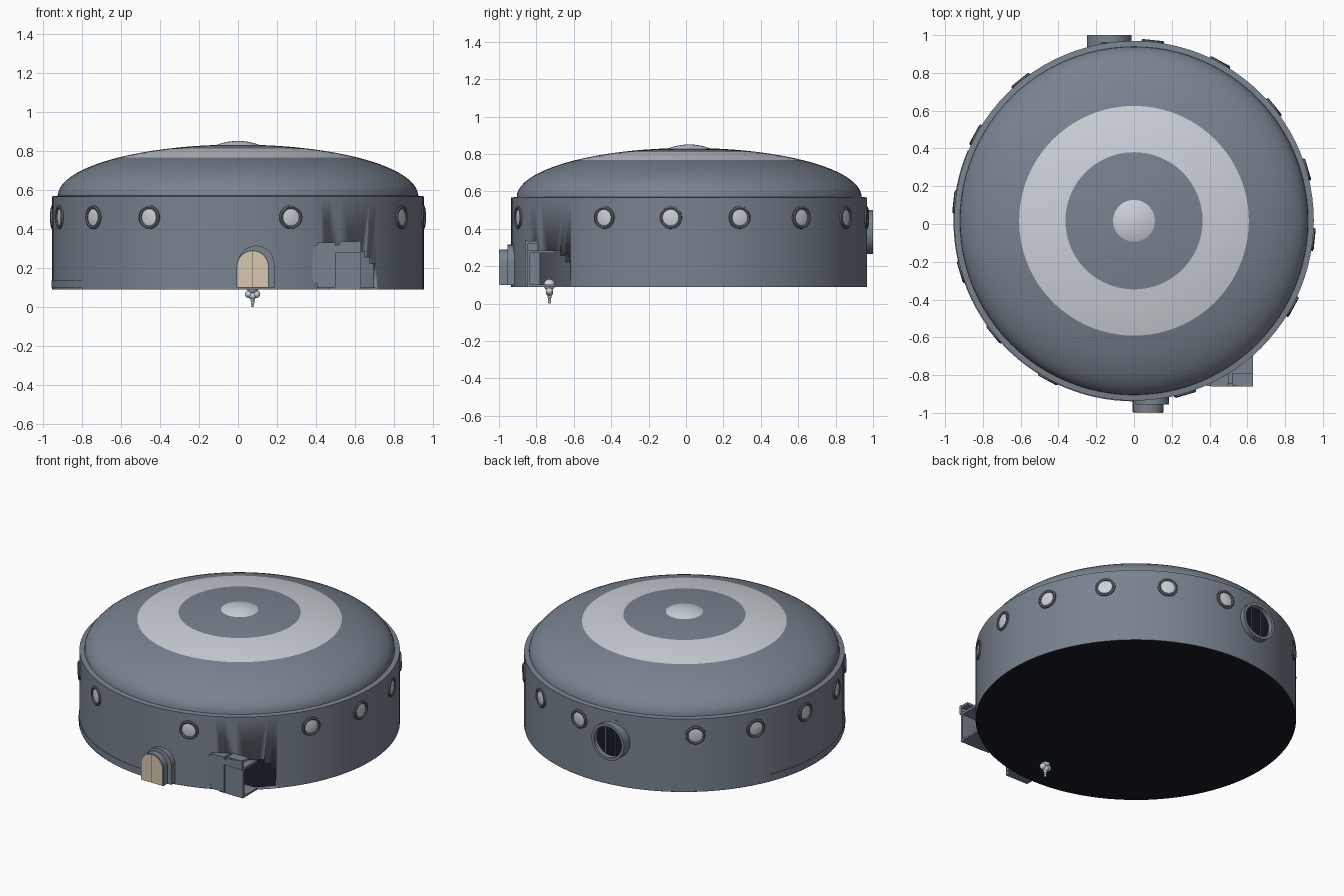
import bpy, bmesh
from math import sin, cos, pi, radians, sqrt
from mathutils import Matrix, Vector

if "Cube" in bpy.data.objects:
    bpy.data.objects.remove(bpy.data.objects["Cube"])

CY = 0.017   # centre of the round hull in y
R = 0.952


def mat(name, r, g, b):
    m = bpy.data.materials.new(name)
    m.diffuse_color = (r, g, b, 1)
    m.use_nodes = True
    m.node_tree.nodes["Principled BSDF"].inputs["Base Color"].default_value = m.diffuse_color
    return m


HULL = mat("hull_grey", 0.19, 0.225, 0.275)
LIGHT = mat("pale_grey", 0.6, 0.64, 0.69)
TRIM = mat("trim_grey", 0.12, 0.135, 0.155)
DARK = mat("dark", 0.008, 0.011, 0.018)
BEIGE = mat("beige", 0.68, 0.57, 0.43)
LINE = mat("seam_brown", 0.12, 0.08, 0.04)


def finish(name, bm, m, smooth=True):
    bmesh.ops.remove_doubles(bm, verts=bm.verts, dist=1e-5)
    me = bpy.data.meshes.new(name)
    bm.to_mesh(me)
    bm.free()
    me.materials.append(m)
    ob = bpy.data.objects.new(name, me)
    bpy.context.collection.objects.link(ob)
    if smooth:
        bpy.ops.object.select_all(action='DESELECT')
        ob.select_set(True)
        bpy.context.view_layer.objects.active = ob
        bpy.ops.object.shade_smooth_by_angle(angle=radians(32))
    return ob


def lathe(name, profile, m, seg=96, a0=0, a1=360, mx=Matrix.Translation((0, CY, 0)), closed=False):
    # revolve an (r, z) profile; angle 0 faces the front
    bm = bmesh.new()
    rings = []
    for i in range(seg + 1):
        a = radians(a0 + (a1 - a0) * i / seg)
        rings.append([bm.verts.new(mx @ Vector((r * sin(a), -r * cos(a), z))) for r, z in profile])
    n = len(profile)
    for p, q in zip(rings, rings[1:]):
        for j in range(n if closed else n - 1):
            k = (j + 1) % n
            bm.faces.new((p[j], q[j], q[k], p[k]))
    if closed and a1 - a0 < 360:
        bm.faces.new(rings[0])
        bm.faces.new(rings[-1])
    bmesh.ops.remove_doubles(bm, verts=bm.verts, dist=1e-5)
    bmesh.ops.recalc_face_normals(bm, faces=bm.faces)
    return finish(name, bm, m)


def prism(name, pts, y0, y1, m, mx=Matrix()):
    # extrude an (x, z) outline from y0 to y1
    bm = bmesh.new()
    a = [bm.verts.new(mx @ Vector((x, y0, z))) for x, z in pts]
    b = [bm.verts.new(mx @ Vector((x, y1, z))) for x, z in pts]
    bm.faces.new(a)
    bm.faces.new(b[::-1])
    for i in range(len(pts)):
        j = (i + 1) % len(pts)
        bm.faces.new((a[i], b[i], b[j], a[j]))
    bmesh.ops.recalc_face_normals(bm, faces=bm.faces)
    return finish(name, bm, m)


def arch(cx, hw, z0, top, n=16):
    return [(cx - hw, z0), (cx + hw, z0)] + [
        (cx + hw * cos(pi * i / n), top - hw + hw * sin(pi * i / n)) for i in range(n + 1)]


def box(name, x0, x1, y0, y1, z0, z1, m):
    return prism(name, [(x0, z0), (x1, z0), (x1, z1), (x0, z1)], y0, y1, m)


def ball(name, x, y, z, r):
    bm = bmesh.new()
    bmesh.ops.create_uvsphere(bm, u_segments=16, v_segments=10, radius=r,
                              matrix=Matrix.Translation((x, y, z)))
    return finish(name, bm, LIGHT)


# hull wall with a side doorway cut through it
wall = lathe("hull_wall", [(R - 0.02, 0.09), (R, 0.09), (R, 0.56), (R - 0.02, 0.56)], HULL, closed=True)
turn = Matrix.Translation((0, CY, 0)) @ Matrix.Rotation(radians(37), 4, 'Z')
steps = [(-0.17, 0.10), (0.18, 0.10), (0.18, 0.22), (0.15, 0.22), (0.15, 0.255),
         (0.11, 0.255), (0.11, 0.285), (-0.13, 0.285), (-0.13, 0.24), (-0.17, 0.24)]
cutter = prism("doorway_cutter", steps, -1.2, -0.75, DARK, turn)
cutter.hide_render = True
cutter.hide_set(True)
mod = wall.modifiers.new("doorway", 'BOOLEAN')
mod.object = cutter
mod.solver = 'EXACT'
lathe("hull_floor", [(0, 0.089), (R - 0.001, 0.089)], DARK)
lathe("top_ledge", [(R - 0.02, 0.555), (R, 0.555), (R, 0.567), (0.91, 0.572)], HULL)
lathe("base_band", [(R - 0.01, 0.1), (R + 0.004, 0.1), (R + 0.004, 0.137), (R - 0.01, 0.137)],
      HULL, 40, -113, 9, closed=True)

# domed roof with pale ring and centre cap
DR, DZ, DH = 0.922, 0.57, 0.262


def dome(name, r0, r1, m, n):
    pts = []
    for i in range(n + 1):
        t = i / n
        r = r0 + (r1 - r0) * sin(t * pi / 2) if r1 == DR else r0 + (r1 - r0) * t
        pts.append((r, DZ + DH * sqrt(max(0, 1 - (r / DR) ** 2))))
    lathe(name, pts, m)


dome("roof_center", 0, 0.363, HULL, 6)
dome("roof_pale_ring", 0.363, 0.608, LIGHT, 5)
dome("roof_outer", 0.608, DR, HULL, 12)
lathe("roof_cap", [(0.126 * i / 6, 0.824 + 0.027 * (1 - (i / 6) ** 2)) for i in range(7)], LIGHT, 48)

# portholes, one every 22.5 degrees except where doors sit
for k in range(-8, 8):
    if k in (-8, -1, 1):
        continue
    face = (Matrix.Translation((0, CY, 0.46)) @ Matrix.Rotation(radians(16.5 + 22.5 * k), 4, 'Z')
            @ Matrix.Translation((0, -R, 0)) @ Matrix.Rotation(pi / 2, 4, 'X'))
    lathe("porthole_rim", [(0.062, -0.012), (0.06, 0.006), (0.052, 0.01), (0.044, 0.006), (0.043, -0.006)],
          TRIM, 28, mx=face)
    lathe("porthole_glass", [(0, 0.006), (0.03, 0.004), (0.044, 0.001)], LIGHT, 28, mx=face)

# front door
prism("door_surround", arch(0.093, 0.093, 0.10, 0.315), -0.955, -0.9, HULL)
prism("door_tunnel", arch(0.075, 0.082, 0.10, 0.29), -0.996, -0.9, HULL)
prism("door_leaves", arch(0.075, 0.078, 0.102, 0.286), -1.0, -0.99, BEIGE)
box("door_seam", 0.074, 0.076, -1.0005, -0.99, 0.102, 0.286, LINE)

# round rear port
back = Matrix.Translation((-0.132, 0.9, 0.383)) @ Matrix.Rotation(-pi / 2, 4, 'X')
lathe("rear_port_ring", [(0.118, 0), (0.118, 0.1), (0.1, 0.1), (0.1, 0.02)], HULL, 40, mx=back)
lathe("rear_port_flange", [(0.135, 0.0), (0.135, 0.058), (0.112, 0.062)], HULL, 40, -20, 150, mx=back)
lathe("rear_port_glass", [(0, 0.068), (0.102, 0.068)], DARK, 40, mx=back)
for dx in (-0.035, 0.035):
    box("rear_port_bar", -0.134 + dx, -0.13 + dx, 0.966, 0.972, 0.29, 0.476, TRIM)

# side entrance porch, open toward the right
box("porch_panel", 0.48, 0.63, -0.85, -0.835, 0.10, 0.285, HULL)
prism("porch_flare", [(0.48, 0.28), (0.63, 0.28), (0.63, 0.34), (0.53, 0.325), (0.48, 0.31)],
      -0.86, -0.845, HULL)
box("porch_roof", 0.46, 0.63, -0.85, -0.70, 0.27, 0.285, HULL)
box("porch_hood", 0.52, 0.63, -0.855, -0.79, 0.32, 0.335, HULL)
box("porch_floor", 0.46, 0.63, -0.85, -0.70, 0.09, 0.102, HULL)
box("porch_outer_plate", 0.375, 0.48, -0.855, -0.80, 0.14, 0.30, HULL)
box("porch_inner_plate", 0.405, 0.50, -0.86, -0.78, 0.10, 0.33, HULL)
box("porch_step_plate", 0.39, 0.45, -0.858, -0.81, 0.12, 0.315, HULL)

# hanging cluster of beads under the floor
for x, z, r in ((0.075, 0.10, 0.031), (0.055, 0.066, 0.019), (0.095, 0.066, 0.019),
                (0.075, 0.058, 0.02), (0.075, 0.038, 0.012), (0.075, 0.022, 0.009), (0.075, 0.008, 0.008)):
    ball("hanging_bead", x, -0.73, z, r)
